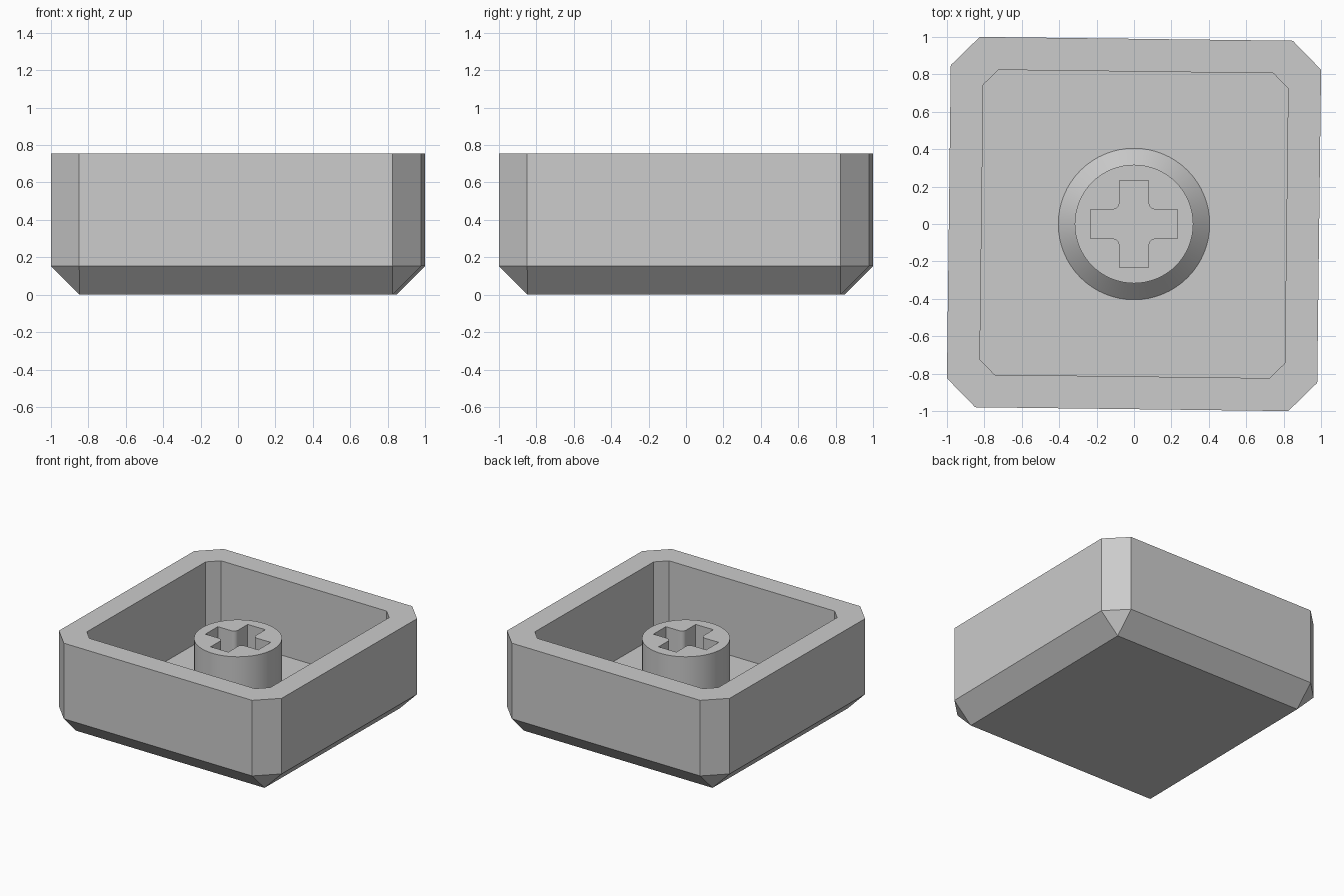
import bpy
import bmesh
from math import cos, sin, pi, radians

if "Cube" in bpy.data.objects:
    bpy.data.objects.remove(bpy.data.objects["Cube"])

# Single plastic colour
plastic = bpy.data.materials.new("grey_plastic")
plastic.use_nodes = True
colour = (0.6, 0.6, 0.6, 1)
plastic.diffuse_color = colour
plastic.node_tree.nodes["Principled BSDF"].inputs["Base Color"].default_value = colour


def quarter_turns(points):
    """Repeat a corner's points around the z axis four times."""
    result = []
    for _ in range(4):
        result += points
        points = [(-y, x) for x, y in points]
    return result


def chamfered_square(half, cut):
    return quarter_turns([(half, half - cut), (half - cut, half)])


def circle(radius, count=64):
    return [(radius * cos(2 * pi * i / count), radius * sin(2 * pi * i / count))
            for i in range(count)]


def loft(name, sections):
    """Join (outline, height) sections into a solid, capped at both ends."""
    bm = bmesh.new()
    rings = [[bm.verts.new((x, y, z)) for x, y in outline] for outline, z in sections]
    for low, high in zip(rings, rings[1:]):
        for i in range(len(low)):
            j = (i + 1) % len(low)
            bm.faces.new((low[i], low[j], high[j], high[i]))
    bm.faces.new(rings[0][::-1])
    bm.faces.new(rings[-1])
    bmesh.ops.remove_doubles(bm, verts=bm.verts, dist=0.0001)
    bmesh.ops.recalc_face_normals(bm, faces=bm.faces)
    mesh = bpy.data.meshes.new(name)
    bm.to_mesh(mesh)
    bm.free()
    mesh.materials.append(plastic)
    obj = bpy.data.objects.new(name, mesh)
    bpy.context.collection.objects.link(obj)
    return obj


# Hollow shell: bevelled underside, walls, flat rim, cavity
HALF, CUT = 0.99, 0.153
HEIGHT, FLOOR = 0.755, 0.15
cavity = chamfered_square(0.815, 0.08)
shell = loft("shell", [
    (chamfered_square(HALF - CUT, 0), 0),
    (chamfered_square(HALF, CUT), CUT),
    (chamfered_square(HALF, CUT), HEIGHT),
    (cavity, HEIGHT),
    (cavity, FLOOR),
])
shell.rotation_euler.z = radians(-0.7)

# Round stem with a flared foot
STEM_TOP = 0.647
stem = loft("stem", [
    (circle(0.405), FLOOR - 0.03),
    (circle(0.405), FLOOR),
    (circle(0.317), FLOOR + 0.088),
    (circle(0.317), STEM_TOP),
])

# Cross-shaped socket with rounded inner corners
ARM, WIDTH, FILLET = 0.233, 0.078, 0.035
arc = [(WIDTH + FILLET * (1 - sin(a)), WIDTH + FILLET * (1 - cos(a)))
       for a in (pi / 12 * i for i in range(7))]
cross = quarter_turns([(ARM, WIDTH)] + arc + [(WIDTH, ARM)])
cutter = loft("socket_cutter", [(cross, FLOOR), (cross, STEM_TOP + 0.1)])
cutter.hide_render = True

socket = stem.modifiers.new("socket", 'BOOLEAN')
socket.operation = 'DIFFERENCE'
socket.solver = 'EXACT'
socket.object = cutter
bpy.ops.object.select_all(action='DESELECT')
stem.select_set(True)
bpy.context.view_layer.objects.active = stem
bpy.ops.object.modifier_apply(modifier=socket.name)
bpy.data.objects.remove(cutter)
bpy.ops.object.shade_smooth_by_angle(angle=radians(30))
